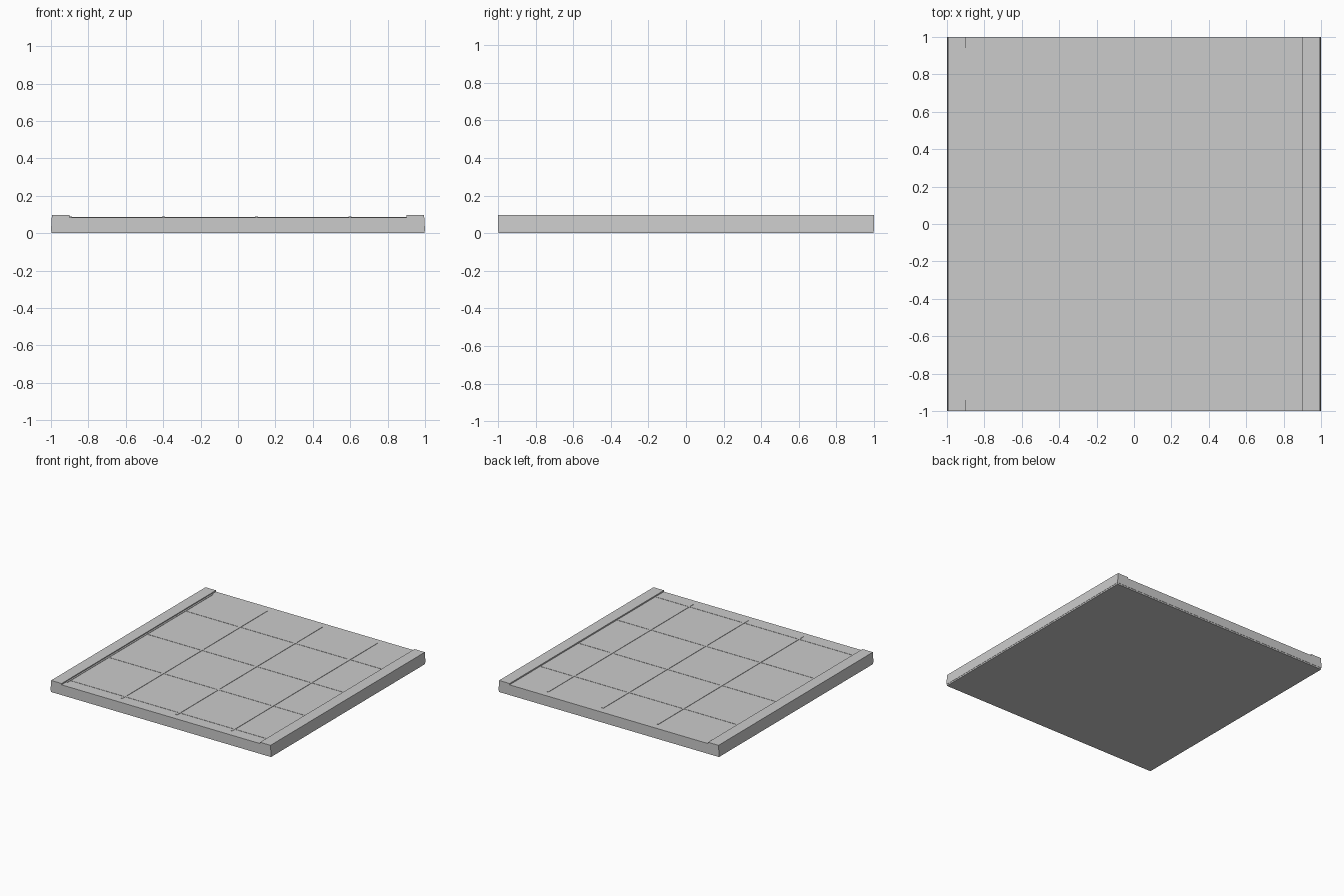
import bpy, bmesh

if "Cube" in bpy.data.objects:
    bpy.data.objects.remove(bpy.data.objects["Cube"])


def prism(name, profile, y0, y1):
    """Extrude an x/z profile along y."""
    bm = bmesh.new()
    face = bm.faces.new([bm.verts.new((x, y0, z)) for x, z in profile])
    ext = bmesh.ops.extrude_face_region(bm, geom=[face])
    verts = [g for g in ext["geom"] if isinstance(g, bmesh.types.BMVert)]
    bmesh.ops.translate(bm, verts=verts, vec=(0, y1 - y0, 0))
    bmesh.ops.recalc_face_normals(bm, faces=bm.faces[:])
    mesh = bpy.data.meshes.new(name)
    bm.to_mesh(mesh)
    bm.free()
    obj = bpy.data.objects.new(name, mesh)
    bpy.context.collection.objects.link(obj)
    return obj


def box(name, x0, x1, y0, y1, z0, z1):
    return prism(name, [(x0, z0), (x1, z0), (x1, z1), (x0, z1)], y0, y1)


FLOOR, RIM = 0.085, 0.096

# Floor slab with a raised kerb along both sides, on a thin base plate
half = [(1.0, 0.012), (0.995, RIM), (0.9, RIM), (0.9, FLOOR)]
prism("floor_slab", half + [(-x, z) for x, z in reversed(half)], -1, 1)
box("base_plate", -0.998, 0.998, -0.998, 0.998, 0, 0.012)

# Thin tile seams, evenly spaced by half a unit in each direction
W = 0.008
for i in range(4):
    c = -0.895 + 0.4975 * i
    box(f"seam_lengthwise_{i + 1}", c - W, c + W, -0.94, 0.94, FLOOR - 0.003, FLOOR + 0.003)
    box(f"seam_crosswise_{i + 1}", -0.9, 0.9, c - W, c + W, FLOOR - 0.003, FLOOR + 0.002)
